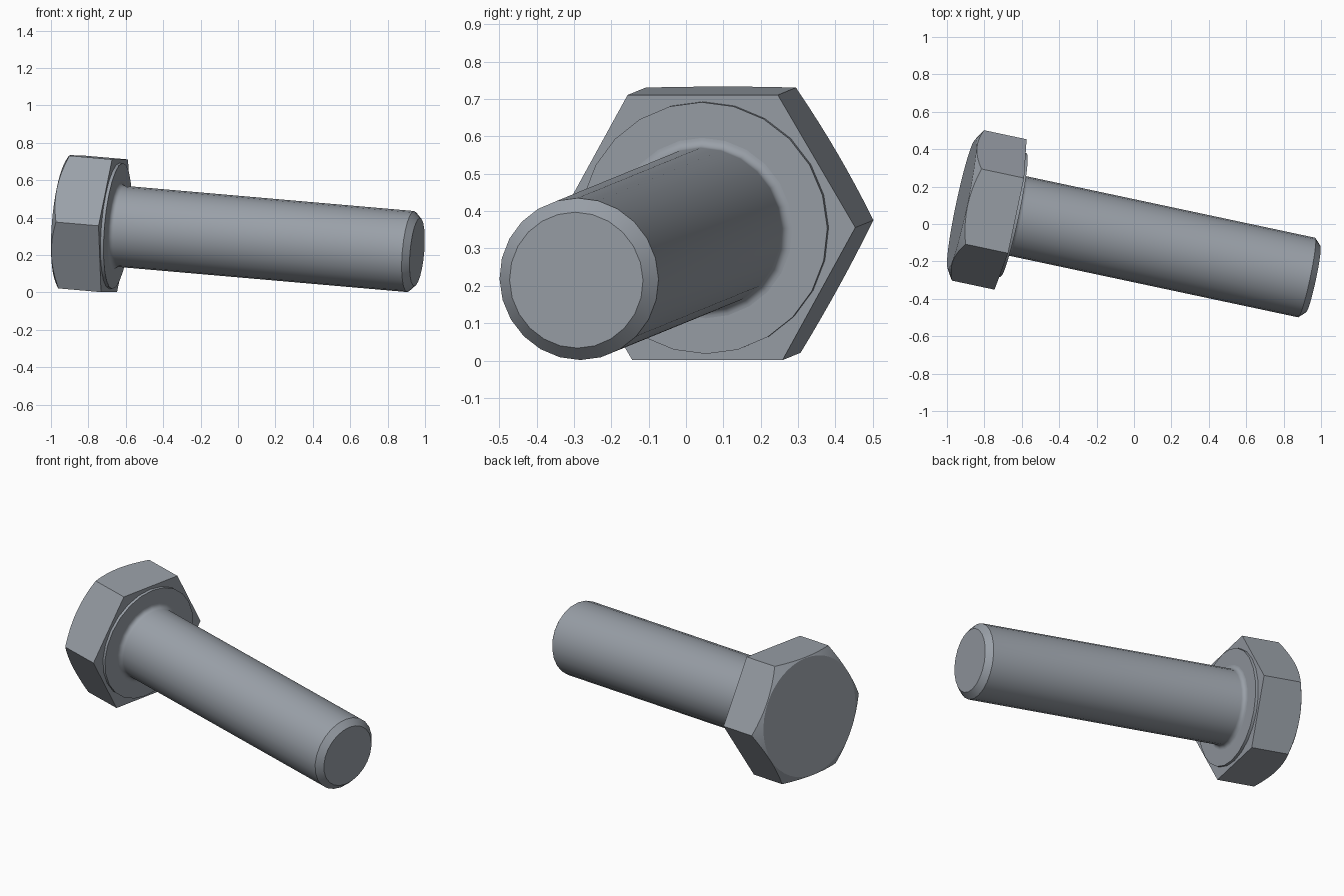
import bpy, bmesh, math
from mathutils import Matrix, Vector

cube = bpy.data.objects.get("Cube")
if cube:
    bpy.data.objects.remove(cube)

# Steel colour
steel = bpy.data.materials.new("grey steel")
steel.use_nodes = True
colour = (0.32, 0.35, 0.39, 1)
steel.diffuse_color = colour
steel.node_tree.nodes["Principled BSDF"].inputs["Base Color"].default_value = colour

# Bolt frame: local z runs along the shank, the origin is under the head
axis = Vector((1, -0.213, -0.087)).normalized()
side = Vector((0, 0, 1)).cross(axis).normalized()
up = axis.cross(side)
frame = Matrix((side, up, axis)).transposed().to_4x4()
frame.translation = (-0.66, 0.051, 0.356)


def loft(name, rings, sides):
    """Skin a stack of rings; each ring maps an angle to (radius, height)."""
    bm = bmesh.new()
    loops = []
    for ring in rings:
        loop = []
        for i in range(sides):
            a = math.tau * i / sides
            r, z = ring(a)
            loop.append(bm.verts.new((r * math.cos(a), r * math.sin(a), z)))
        loops.append(loop)
    for low, high in zip(loops, loops[1:]):
        for i in range(sides):
            j = (i + 1) % sides
            bm.faces.new((low[i], low[j], high[j], high[i]))
    bm.faces.new(loops[0][::-1])
    bm.faces.new(loops[-1])
    bmesh.ops.recalc_face_normals(bm, faces=bm.faces)
    mesh = bpy.data.meshes.new(name)
    bm.to_mesh(mesh)
    bm.free()
    mesh.transform(frame)
    mesh.materials.append(steel)
    obj = bpy.data.objects.new(name, mesh)
    bpy.context.collection.objects.link(obj)
    bpy.ops.object.select_all(action='DESELECT')
    obj.select_set(True)
    bpy.context.view_layer.objects.active = obj
    bpy.ops.object.shade_smooth_by_angle(angle=math.radians(20))
    return obj


def lathe(name, profile, sides=24):
    return loft(name, [lambda a, p=p: p for p in profile], sides)


# Hexagonal head with a conical chamfer on its back
APOTHEM, HEIGHT, BACK_R = 0.356, 0.268, 0.352


def hex_radius(a):
    return APOTHEM / math.cos(a % (math.pi / 3) - math.pi / 6)


def chamfer_edge(a):
    r = hex_radius(a)
    return r, -HEIGHT + (r - BACK_R) * math.tan(math.pi / 6)


loft("hex_head", [lambda a: (BACK_R, -HEIGHT), chamfer_edge,
                  lambda a: (hex_radius(a), 0)], 48)

# Thin round bearing face under the head
WASHER = 0.017
lathe("bearing_face", [(0.338, -0.01), (0.338, WASHER)])

# Shank with a fillet at the head and a chamfered tip
R, FILLET, LENGTH, CHAMFER = 0.2175, 0.025, 1.66, 0.035
profile = []
for i in range(7):
    t = math.pi / 2 * i / 6
    profile.append((R + FILLET * (1 - math.sin(t)),
                    WASHER + FILLET * (1 - math.cos(t))))
profile += [(R, LENGTH - CHAMFER), (R - CHAMFER, LENGTH)]
lathe("shank", profile)
